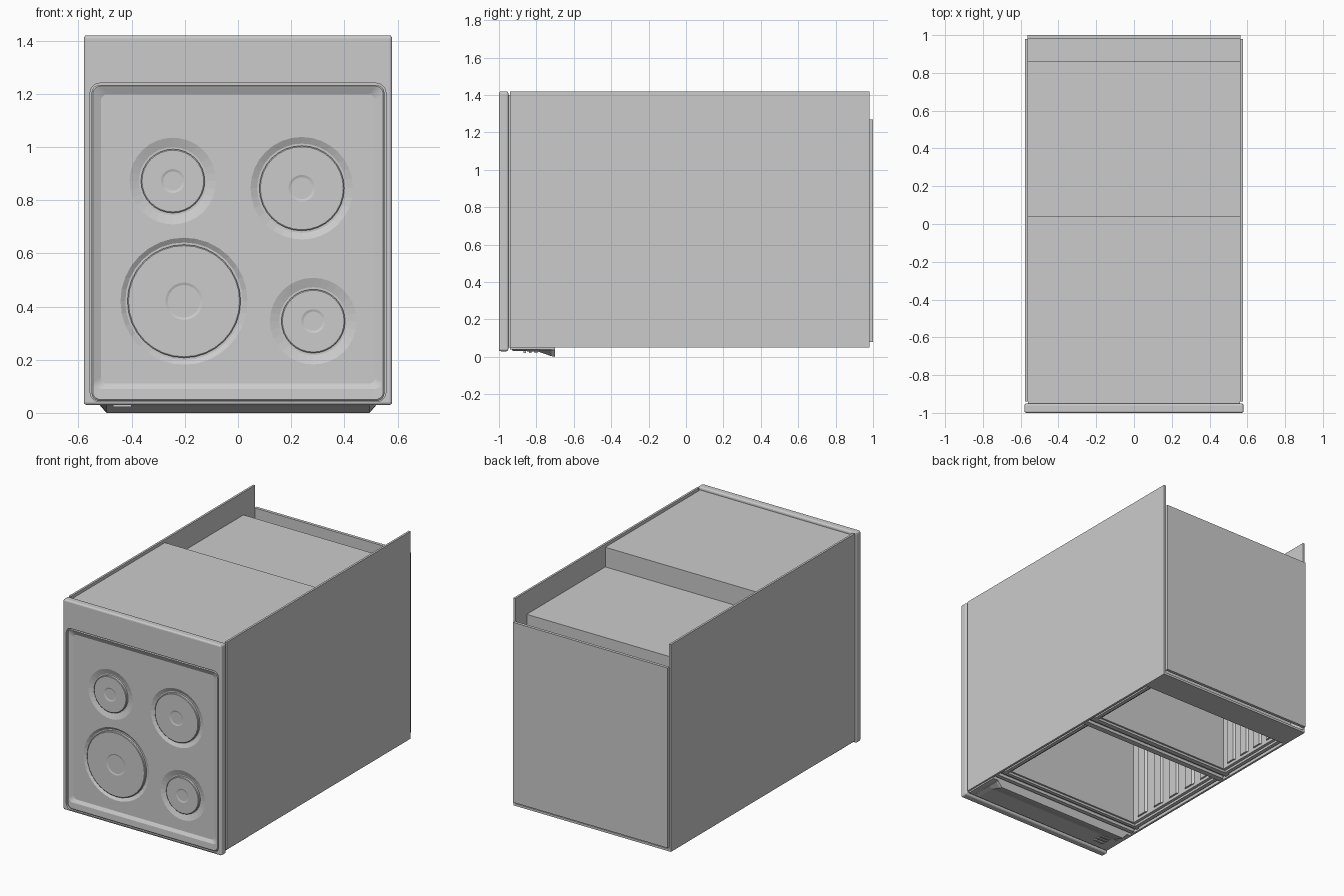
import bpy, bmesh, math
from mathutils import Vector

if "Cube" in bpy.data.objects:
    bpy.data.objects.remove(bpy.data.objects["Cube"])

grey = bpy.data.materials.new("light_grey")
grey.diffuse_color = (0.6, 0.6, 0.6, 1)
grey.use_nodes = True
grey.node_tree.nodes["Principled BSDF"].inputs["Base Color"].default_value = grey.diffuse_color


def finish(name, bm, smooth=False):
    bmesh.ops.recalc_face_normals(bm, faces=bm.faces)
    me = bpy.data.meshes.new(name)
    bm.to_mesh(me)
    bm.free()
    me.materials.append(grey)
    ob = bpy.data.objects.new(name, me)
    bpy.context.collection.objects.link(ob)
    if smooth:
        bpy.ops.object.select_all(action='DESELECT')
        ob.select_set(True)
        bpy.context.view_layer.objects.active = ob
        bpy.ops.object.shade_smooth_by_angle(angle=math.radians(12))
    return ob


def box(name, x0, x1, y0, y1, z0, z1, bevel=0):
    bm = bmesh.new()
    bmesh.ops.create_cube(bm, size=1)
    for v in bm.verts:
        v.co = Vector(((x0 + x1) / 2 + v.co.x * (x1 - x0),
                       (y0 + y1) / 2 + v.co.y * (y1 - y0),
                       (z0 + z1) / 2 + v.co.z * (z1 - z0)))
    if bevel:
        bmesh.ops.bevel(bm, geom=bm.edges[:], offset=bevel, segments=3,
                        profile=0.5, affect='EDGES')
    return finish(name, bm)


def loft(name, loops, smooth=False):
    """Skin a list of equal-length point loops and cap both ends."""
    bm = bmesh.new()
    rows = [[bm.verts.new(p) for p in lp] for lp in loops]
    n = len(rows[0])
    for a, b in zip(rows, rows[1:]):
        for i in range(n):
            bm.faces.new((a[i], a[(i + 1) % n], b[(i + 1) % n], b[i]))
    bm.faces.new(rows[0])
    bm.faces.new(rows[-1])
    return finish(name, bm, smooth)


def round_rect(hx, z0, z1, r, y):
    pts = []
    for cx, cz, a0 in ((hx - r, z1 - r, 0), (r - hx, z1 - r, 90),
                       (r - hx, z0 + r, 180), (hx - r, z0 + r, 270)):
        for k in range(6):
            a = math.radians(a0 + 18 * k)
            pts.append((cx + r * math.cos(a), y, cz + r * math.sin(a)))
    return pts


def circle(cx, cz, r, y, n=32):
    return [(cx + r * math.cos(2 * math.pi * i / n), y,
             cz + r * math.sin(2 * math.pi * i / n)) for i in range(n)]


def cut(ob, cutter):
    m = ob.modifiers.new("cut", 'BOOLEAN')
    m.operation = 'DIFFERENCE'
    m.solver = 'EXACT'
    m.object = cutter
    cutter.hide_render = True
    bpy.ops.object.select_all(action='DESELECT')
    ob.select_set(True)
    bpy.context.view_layer.objects.active = ob
    bpy.ops.object.modifier_apply(modifier=m.name)
    bpy.data.objects.remove(cutter)


# Cooktop surround with a recess for the hob tray
surround = box("cooktop_surround", -0.58, 0.58, -1.0, -0.95, 0.03, 1.42, 0.011)
cut(surround, loft("recess_cutter", [round_rect(0.556, 0.042, 1.24, 0.035, -1.05),
                                     round_rect(0.556, 0.042, 1.24, 0.035, -0.962)]))

# Hob tray with raised lip and sunken floor
FLOOR = -0.98
tray = loft("hob_tray", [
    round_rect(0.551, 0.044, 1.234, 0.032, -0.96),
    round_rect(0.551, 0.044, 1.234, 0.032, -0.99),
    round_rect(0.546, 0.050, 1.229, 0.029, -0.995),
    round_rect(0.541, 0.090, 1.224, 0.027, -0.993),
    round_rect(0.515, 0.110, 1.198, 0.022, FLOOR)])

# Hotplates: dished ring around each plate, plate with central dimple
burners = [(-0.245, 0.872, 0.12, 0.165, 0.045), (0.24, 0.845, 0.16, 0.193, 0.05),
           (-0.203, 0.42, 0.213, 0.238, 0.07), (0.283, 0.345, 0.12, 0.165, 0.045)]
for i, (cx, cz, r, ro, rd) in enumerate(burners):
    cut(tray, loft("dish_cutter", [circle(cx, cz, ro + 0.004, FLOOR - 0.002),
                                   circle(cx, cz, r + 0.008, FLOOR + 0.012)]))
    loft(f"hotplate_{i + 1}", [
        circle(cx, cz, r, FLOOR + 0.013), circle(cx, cz, r, FLOOR - 0.003),
        circle(cx, cz, r - 0.004, FLOOR - 0.006),
        circle(cx, cz, rd, FLOOR - 0.006), circle(cx, cz, rd - 0.009, FLOOR - 0.003)],
        True)

# Outer casing
for s, side in ((-1, "left"), (1, "right")):
    a, b = sorted((s * 0.562, s * 0.576))
    box(f"{side}_side_panel", a, b, -0.94, 0.98, 0.05, 1.42)
box("base_panel", -0.565, 0.565, 0.98, 1.0, 0.08, 1.27)
box("cooktop_backing", -0.562, 0.562, -0.952, -0.93, 0.05, 1.40)

# Stepped back cover
box("upper_back_cover", -0.562, 0.562, -0.94, 0.04, 1.385, 1.40)
box("back_step", -0.562, 0.562, 0.028, 0.04, 1.26, 1.385)
box("lower_back_cover", -0.562, 0.562, 0.028, 0.86, 1.258, 1.27)
box("base_recess_wall", -0.562, 0.562, 0.85, 0.86, 0.06, 1.258)
box("kick_plate", -0.562, 0.562, 0.79, 0.98, 0.05, 0.065)

# Control fascia: plate with flared lip, facing down
box("control_fascia", -0.565, 0.565, -0.94, -0.70, 0.04, 0.06)
profile = ((-0.93, 0.04), (-0.93, 0.033), (-0.79, 0.028),
           (-0.72, 0.004), (-0.70, 0.0), (-0.70, 0.04))
loft("control_lip", [[(x, y, z) for y, z in profile] if abs(x) < 0.51 else
                     [(x, y, 0.035 + z * 0.125) for y, z in profile]
                     for x in (-0.525, -0.495, 0.495, 0.525)])
for i in range(3):
    box(f"fascia_slot_{i + 1}", -0.47, -0.40, -0.87 + 0.03 * i, -0.855 + 0.03 * i,
        0.022, 0.032)

# Compartments: liner walls, side ribs and front frames
for name, y0, y1, depth, ribs in (("oven", -0.60, 0.16, 1.20, 5),
                                  ("drawer", 0.28, 0.79, 1.18, 4)):
    box(f"{name}_ceiling", -0.505, 0.505, y0 - 0.01, y0, 0.07, depth)
    box(f"{name}_floor", -0.505, 0.505, y1, y1 + 0.01, 0.07, depth)
    box(f"{name}_rear", -0.505, 0.505, y0 - 0.01, y1 + 0.01, depth, depth + 0.01)
    for s, side in ((-1, "left"), (1, "right")):
        a, b = sorted((s * 0.50, s * 0.51))
        box(f"{name}_{side}_wall", a, b, y0, y1, 0.07, depth)
        pitch = (y1 - y0) / ribs
        for k in range(ribs):
            yc = y0 + pitch * (k + 0.6)
            w = pitch * 0.3
            sec = ((0.50, -w), (0.488, -w * 0.7), (0.488, w * 0.7), (0.50, w))
            loft(f"{name}_{side}_rib_{k + 1}",
                 [[(s * x, yc + y, z) for x, y in sec] for z in (0.09, depth - 0.02)])
        a, b = sorted((s * 0.50, s * 0.562))
        box(f"{name}_{side}_frame", a, b, y0 - 0.02, y1 + 0.02, 0.07, 0.085)
        a, b = sorted((s * 0.52, s * 0.545))
        box(f"{name}_{side}_seal", a, b, y0 - 0.02, y1 + 0.02, 0.055, 0.07)

# Stepped cross rails above and between the compartments
for name, y0, y1 in (("top", -0.70, -0.60), ("middle", 0.16, 0.28)):
    m = (y0 + y1) / 2
    box(f"{name}_rail", -0.562, 0.562, y0, y1, 0.07, 0.085)
    box(f"{name}_rail_seal_upper", -0.555, 0.555, y0 + 0.012, m - 0.01, 0.05, 0.07)
    box(f"{name}_rail_seal_lower", -0.555, 0.555, m + 0.015, y1 - 0.012, 0.055, 0.07)
